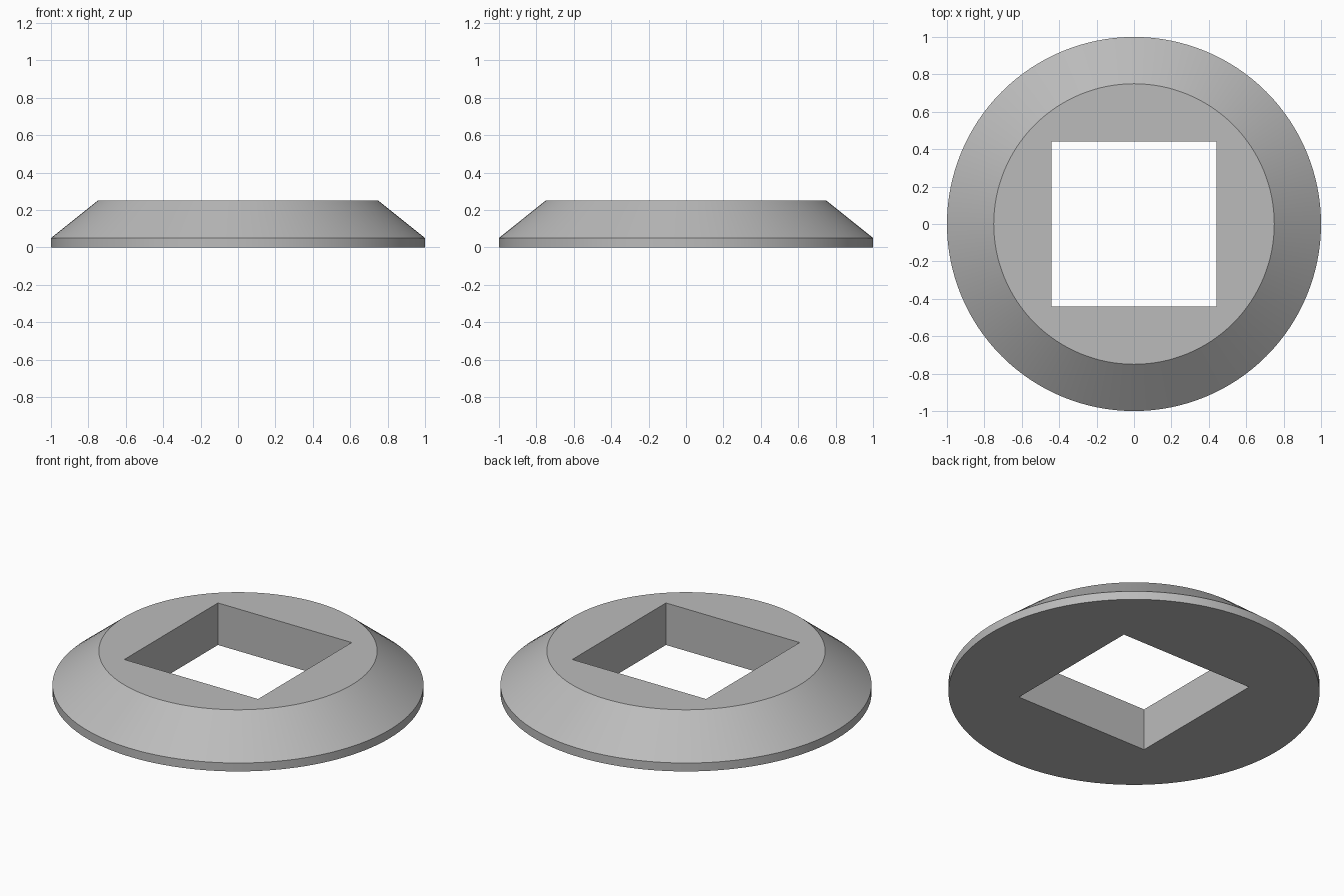
import bpy, bmesh, math

cube = bpy.data.objects.get("Cube")
if cube:
    bpy.data.objects.remove(cube, do_unlink=True)

SEGMENTS = 128
HOLE = 0.44     # half width of the square opening
HEIGHT = 0.25

# Single grey material
grey = bpy.data.materials.new("plain grey")
grey.use_nodes = True
grey.diffuse_color = (0.5, 0.5, 0.5, 1)
grey.node_tree.nodes["Principled BSDF"].inputs["Base Color"].default_value = (0.5, 0.5, 0.5, 1)

bm = bmesh.new()


def ring(z, radius=None):
    """Circle of the given radius, or the square opening when radius is None."""
    verts = []
    for i in range(SEGMENTS):
        a = 2 * math.pi * i / SEGMENTS
        c, s = math.cos(a), math.sin(a)
        r = radius or HOLE / max(abs(c), abs(s))
        verts.append(bm.verts.new((r * c, r * s, z)))
    return verts


# Closed profile: bottom rim, rim top, bevel top, opening top, opening bottom
rings = [ring(0, 1), ring(0.05, 1), ring(HEIGHT, 0.75), ring(HEIGHT), ring(0)]
for lower, upper in zip(rings, rings[1:] + rings[:1]):
    for i in range(SEGMENTS):
        j = (i + 1) % SEGMENTS
        bm.faces.new((lower[i], lower[j], upper[j], upper[i]))
bmesh.ops.recalc_face_normals(bm, faces=bm.faces)

# Bevelled round collar with a square opening
mesh = bpy.data.meshes.new("collar")
bm.to_mesh(mesh)
bm.free()
collar = bpy.data.objects.new("collar", mesh)
bpy.context.collection.objects.link(collar)
mesh.materials.append(grey)

bpy.ops.object.select_all(action="DESELECT")
collar.select_set(True)
bpy.context.view_layer.objects.active = collar
bpy.ops.object.shade_smooth_by_angle(angle=math.radians(30))
